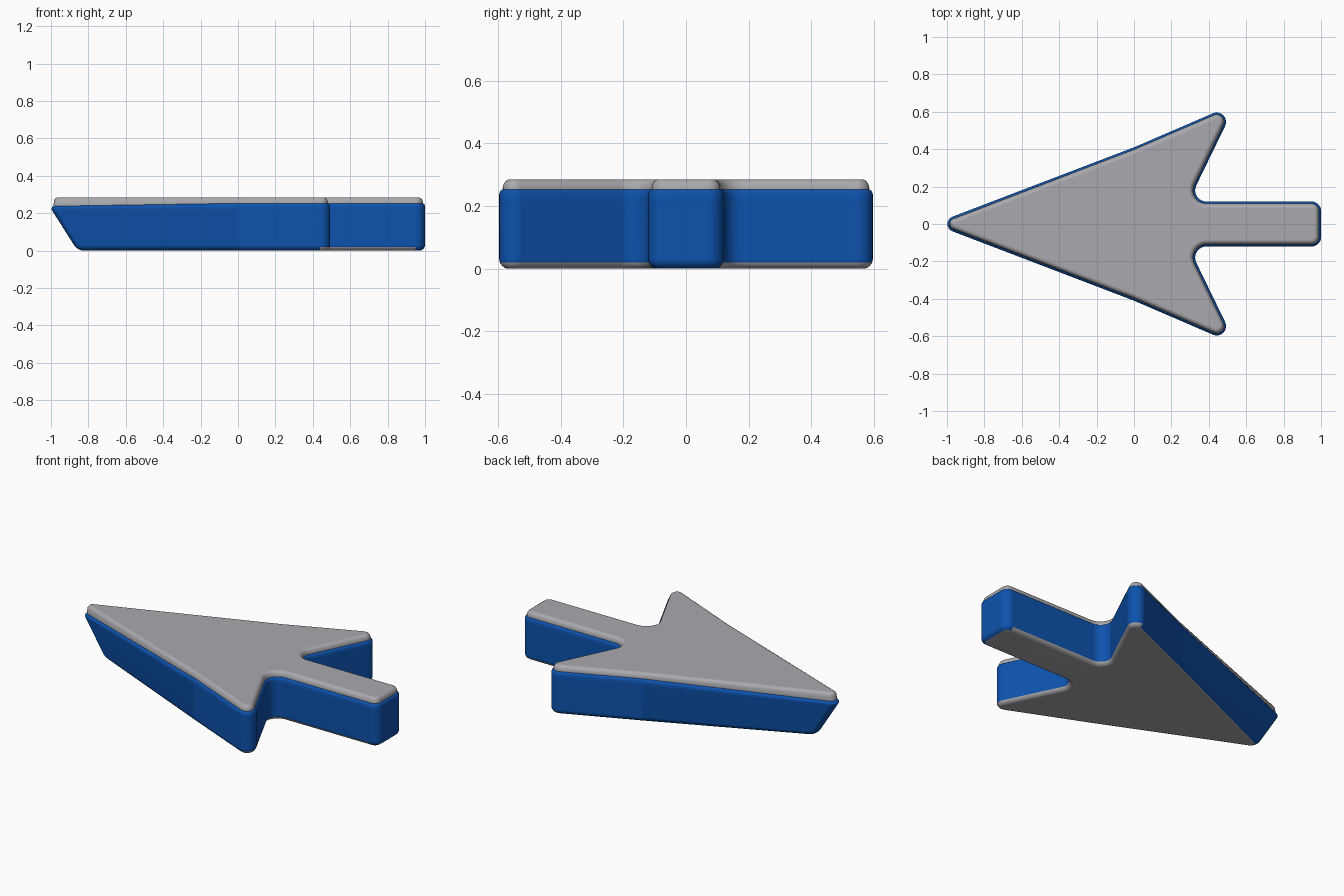
import bpy
from mathutils import Vector, Matrix

if "Cube" in bpy.data.objects:
    bpy.data.objects.remove(bpy.data.objects["Cube"])


def material(name, rgb):
    m = bpy.data.materials.new(name)
    m.diffuse_color = (*rgb, 1)
    m.use_nodes = True
    m.node_tree.nodes["Principled BSDF"].inputs["Base Color"].default_value = m.diffuse_color
    return m


BLUE = material("blue", (0.004, 0.085, 0.42))
GREY = material("grey", (0.40, 0.395, 0.42))

# Half outline of the arrow: x, y, corner radius
HALF = [(0.0, -0.41, 0.5), (0.546, -0.645, 0.05),
        (0.291, -0.12, 0.06), (1.0, -0.12, 0.05)]
STEPS = 8


def outline(inset, tip_shift):
    """Rounded arrow outline, counter-clockwise, moved inwards by inset."""
    corners = [(-1.073 + tip_shift, 0, 0.042)] + HALF
    corners += [(x, -y, r) for x, y, r in reversed(HALF)]
    pts = []
    n = len(corners)
    for i, (x, y, r) in enumerate(corners):
        p = Vector((x, y))
        d1 = (p - Vector(corners[i - 1][:2])).normalized()
        d2 = (Vector(corners[(i + 1) % n][:2]) - p).normalized()
        n1, n2 = Vector((d1.y, -d1.x)), Vector((d2.y, -d2.x))
        s = 1 if d1.x * d2.y - d1.y * d2.x > 0 else -1
        centre = p - s * r * (n1 + n2) / (1 + n1.dot(n2))
        turn = s * n1.angle(n2)
        for k in range(STEPS + 1):
            normal = Matrix.Rotation(turn * k / STEPS, 2) @ n1
            pts.append(centre + (s * r - inset) * normal)
    return pts


def loft(name, rings):
    """Skin (inset, z, drop at the tip) rings and close both ends."""
    verts, faces = [], []
    for inset, z, drop in rings:
        for p in outline(inset, 0.70 * max(0, 0.22 - z)):
            fall = min(1, max(0, (-p.x - 0.3) / 0.65))
            verts.append((p.x, p.y, z - drop * fall))
    n = len(verts) // len(rings)
    for a in range(len(rings) - 1):
        for i in range(n):
            j = (i + 1) % n
            faces.append((a * n + i, a * n + j, a * n + n + j, a * n + n + i))
    faces.append(tuple(reversed(range(n))))
    faces.append(tuple(range(len(verts) - n, len(verts))))
    me = bpy.data.meshes.new(name)
    me.from_pydata(verts, [], faces)
    ob = bpy.data.objects.new(name, me)
    bpy.context.collection.objects.link(ob)
    me.materials.append(BLUE)
    me.materials.append(GREY)
    bpy.ops.object.select_all(action='DESELECT')
    ob.select_set(True)
    bpy.context.view_layer.objects.active = ob
    bpy.ops.object.shade_smooth_by_angle(angle=0.7)
    mod = ob.modifiers.new("even_shading", 'WEIGHTED_NORMAL')
    mod.keep_sharp = True
    return ob


# Blue body with rounded lower and upper rims
body = loft("arrow_body", [
    (0.030, 0.0, 0), (0.019, 0.002, 0), (0.009, 0.009, 0),
    (0.002, 0.019, 0), (0.0, 0.030, 0), (0.0, 0.22, 0),
    (0.0, 0.238, 0.012), (0.004, 0.248, 0.015), (0.014, 0.255, 0.015)])

# Grey underside, including the low rim inside the rear notches
for f in body.data.polygons:
    c = f.center
    notch = 0.3 < c.x < 0.75 and c.z < 0.02 and f.normal.x > -0.05
    if f.normal.z < -0.95 or notch:
        f.material_index = 1

# Grey top plate with a soft edge
cap = loft("top_plate", [
    (0.012, 0.245, 0.015), (0.011, 0.258, 0.012), (0.014, 0.270, 0),
    (0.020, 0.279, 0), (0.028, 0.284, 0), (0.037, 0.285, 0)])
for f in cap.data.polygons:
    f.material_index = 1
